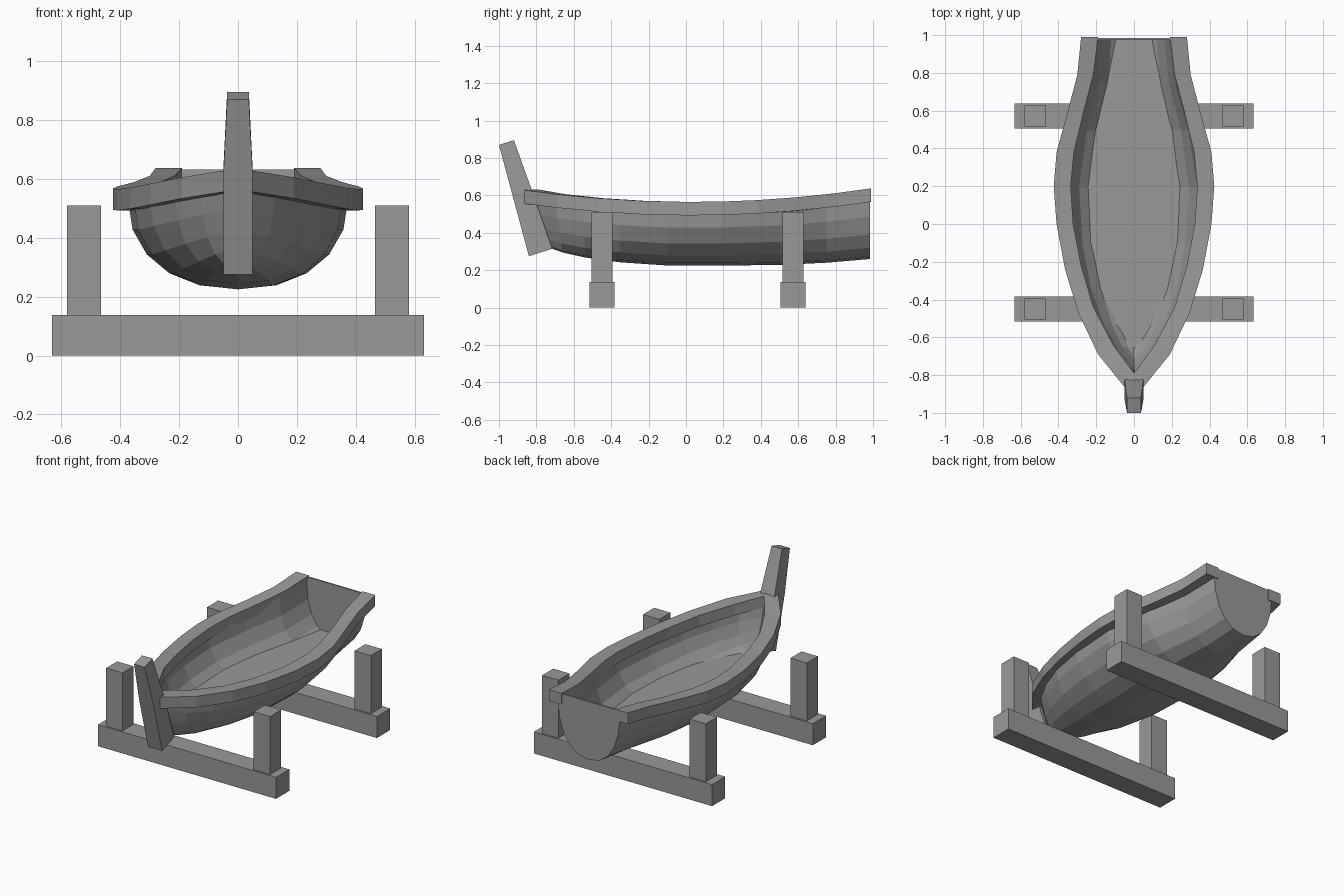
import bpy, math
from mathutils import Vector

if "Cube" in bpy.data.objects:
    bpy.data.objects.remove(bpy.data.objects["Cube"], do_unlink=True)

grey = bpy.data.materials.new("plain_grey")
grey.use_nodes = True
COLOUR = (0.32, 0.32, 0.32, 1)
grey.diffuse_color = COLOUR
grey.node_tree.nodes["Principled BSDF"].inputs["Base Color"].default_value = COLOUR


def make(name, verts, faces):
    mesh = bpy.data.meshes.new(name)
    mesh.from_pydata([Vector(v) for v in verts], [], faces)
    mesh.materials.append(grey)
    obj = bpy.data.objects.new(name, mesh)
    bpy.context.collection.objects.link(obj)
    return obj


def loft(name, rings, closed=False):
    """Skin a list of equal point rings; closed rings also get end caps."""
    n = len(rings[0])
    faces = []
    for i in range(len(rings) - 1):
        for j in range(n if closed else n - 1):
            k = (j + 1) % n
            faces.append((i * n + j, (i + 1) * n + j, (i + 1) * n + k, i * n + k))
    if closed:
        faces += [tuple(range(n)), tuple(reversed(range(len(rings) * n - n, len(rings) * n)))]
    return make(name, [p for r in rings for p in r], faces)


def box(name, x0, x1, y0, y1, z0, z1):
    return loft(name, [[(x0, y, z0), (x0, y, z1), (x1, y, z1), (x1, y, z0)]
                       for y in (y0, y1)], closed=True)


def sheer(y):
    return 0.565 + 0.068 * ((y - 0.03) / 0.93) ** 2


# Hull shell: stations from stern to bow (y, half width, keel height, stem rake)
STATIONS = [(0.985, 0.22, 0.26, 0), (0.75, 0.25, 0.24, 0), (0.5, 0.325, 0.228, 0),
            (0.2, 0.375, 0.225, 0), (-0.1, 0.355, 0.225, 0), (-0.35, 0.3, 0.242, 0),
            (-0.55, 0.215, 0.268, 0.01), (-0.7, 0.125, 0.295, 0.04), (-0.82, 0.02, 0.32, 0.09)]
FULL = 0.9
SIDES = 10


def section(y, w, keel, rake):
    top = sheer(y) - 0.03
    ring = []
    for j in range(SIDES + 1):
        a = math.pi * j / SIDES
        c, s = math.cos(a), max(math.sin(a), 0)
        x = math.copysign(abs(c) ** FULL, c) * w
        ring.append((x, y + rake * s, top - (top - keel) * s ** FULL))
    return ring


hull = loft("hull", [section(*s) for s in STATIONS])
shell = hull.modifiers.new("thickness", "SOLIDIFY")
shell.thickness = 0.025
shell.offset = -1

# Flat floor inside the hull
FLOOR_Z = 0.32
floor_rings = []
for y, w, keel, rake in STATIONS:
    top = sheer(y) - 0.03
    s = min((top - FLOOR_Z) / (top - keel), 1) ** (1 / FULL)
    half = max(w * math.sqrt(1 - s * s) ** FULL - 0.012, 0.004)
    floor_rings.append([(-half, y + rake, FLOOR_Z), (half, y + rake, FLOOR_Z)])
loft("floor", floor_rings)

# Transom closing the stern
outline = section(*STATIONS[0])
rim = [(-0.205, 0.985, 0.633), (0.205, 0.985, 0.633)]
transom = make("transom", outline + rim, [tuple(range(len(outline) + 2))])
transom.modifiers.new("thickness", "SOLIDIFY").thickness = 0.01

# Gunwale rails: outer (x, y) and inner (x, y) along one side, mirrored
RAIL = [(0.28, 0.99, 0.19, 0.99), (0.3, 0.79, 0.215, 0.79), (0.355, 0.58, 0.265, 0.6),
        (0.41, 0.38, 0.318, 0.38), (0.425, 0.2, 0.335, 0.2), (0.41, 0, 0.322, 0),
        (0.365, -0.24, 0.28, -0.22), (0.295, -0.47, 0.215, -0.44),
        (0.19, -0.69, 0.11, -0.64), (0.03, -0.888, 0, -0.79)]
rail_rings = []
for xo, yo, xi, yi in RAIL:
    t = sheer(yo)
    rail_rings.append([(xo, yo, t - 0.072), (xo, yo, t), (xi, yi, t), (xi, yi, t - 0.072)])
rail_rings.append([(0, -0.888, z) for z in (sheer(-0.888) - 0.072, sheer(-0.888))]
                  + rail_rings[-1][2:])
rails = loft("gunwale", rail_rings, closed=True)
rails.modifiers.new("mirror", "MIRROR")

# Raked stem post, tapering above the rail: (half width, front y, z, back y, z)
STEM = [(0.05, -0.84, 0.275, -0.715, 0.315), (0.05, -0.93, 0.61, -0.825, 0.63),
        (0.037, -1.0, 0.87, -0.92, 0.895)]
loft("stem_post", [[(-w, yf, zf), (w, yf, zf), (w, yb, zb), (-w, yb, zb)]
                   for w, yf, zf, yb, zb in STEM], closed=True)

# Two cradle stands: a cross beam with a post at each end
for place, y in (("front", -0.45), ("rear", 0.572)):
    box(place + "_beam", -0.632, 0.632, y - 0.067, y + 0.067, 0, 0.138)
    for side, x in (("right", -0.523), ("left", 0.523)):
        box(place + "_post_" + side, x - 0.058, x + 0.058, y - 0.056, y + 0.056, 0.138, 0.51)

# Make closed parts face outward
bpy.ops.object.select_all(action="DESELECT")
for obj in bpy.data.objects:
    if obj.type == "MESH" and any(k in obj.name for k in ("beam", "post", "gunwale")):
        obj.select_set(True)
        bpy.context.view_layer.objects.active = obj
bpy.ops.object.mode_set(mode="EDIT")
bpy.ops.mesh.select_all(action="SELECT")
bpy.ops.mesh.normals_make_consistent(inside=False)
bpy.ops.object.mode_set(mode="OBJECT")
